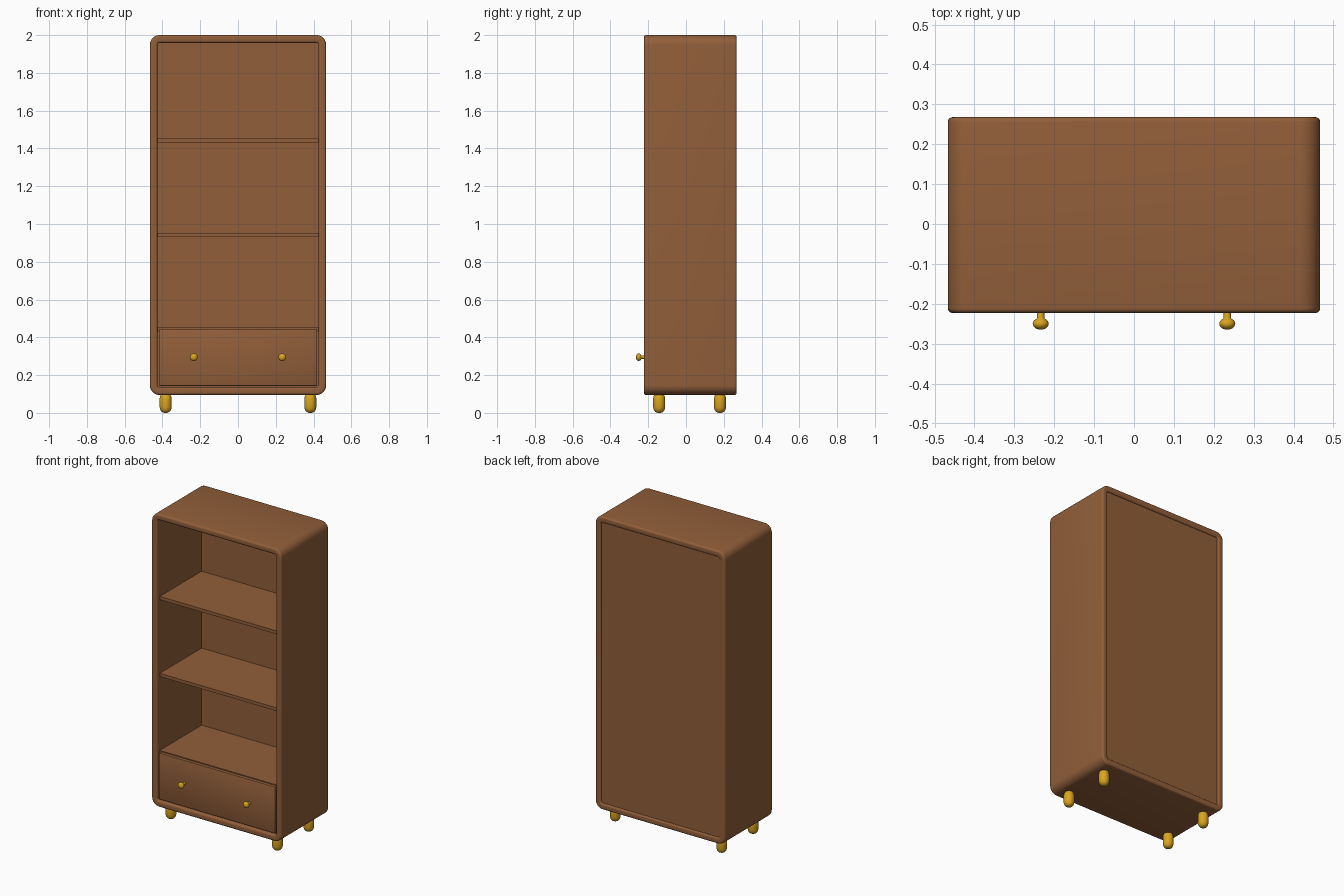
import bpy, bmesh, math
from mathutils import Matrix

if "Cube" in bpy.data.objects:
    bpy.data.objects.remove(bpy.data.objects["Cube"])


def material(name, rgb):
    m = bpy.data.materials.new(name)
    m.diffuse_color = (*rgb, 1)
    m.use_nodes = True
    m.node_tree.nodes["Principled BSDF"].inputs["Base Color"].default_value = m.diffuse_color
    return m


WOOD = material("brown wood", (0.287, 0.114, 0.042))
GOLD = material("gold", (0.701, 0.376, 0.014))


def finish(bm, name, mat, angle=40):
    bmesh.ops.recalc_face_normals(bm, faces=bm.faces)
    me = bpy.data.meshes.new(name)
    bm.to_mesh(me)
    bm.free()
    me.materials.append(mat)
    ob = bpy.data.objects.new(name, me)
    bpy.context.collection.objects.link(ob)
    bpy.ops.object.select_all(action='DESELECT')
    ob.select_set(True)
    bpy.context.view_layer.objects.active = ob
    bpy.ops.object.shade_smooth_by_angle(angle=math.radians(angle))
    return ob


def box(name, x, y, z, bevel=0.0):
    """Box from (min, max) ranges, with optional rounded edges."""
    bm = bmesh.new()
    size = [b - a for a, b in (x, y, z)]
    mid = [(a + b) / 2 for a, b in (x, y, z)]
    bmesh.ops.create_cube(bm, size=1, matrix=Matrix.Translation(mid) @ Matrix.Diagonal((*size, 1)))
    if bevel:
        bmesh.ops.bevel(bm, geom=bm.edges[:], offset=bevel, segments=2, profile=0.5, affect='EDGES')
    return finish(bm, name, WOOD)


def lathe(name, profile, matrix, steps=24):
    """Revolve (radius, height) points around local z."""
    bm = bmesh.new()
    vs = [bm.verts.new((r, 0, h)) for r, h in profile]
    es = [bm.edges.new(p) for p in zip(vs, vs[1:])]
    bmesh.ops.spin(bm, geom=vs + es, cent=(0, 0, 0), axis=(0, 0, 1),
                   angle=math.tau, steps=steps, use_merge=True)
    bmesh.ops.remove_doubles(bm, verts=bm.verts, dist=1e-5)
    bmesh.ops.transform(bm, matrix=matrix, verts=bm.verts)
    return finish(bm, name, GOLD, 60)


def rounded_loop(bm, hx, hz, cz, radius, y, n=8):
    """Rounded rectangle of vertices in the xz plane."""
    out = []
    for k, (sx, sz) in enumerate(((1, 1), (-1, 1), (-1, -1), (1, -1))):
        for i in range(n + 1):
            a = math.pi / 2 * (k + i / n)
            out.append(bm.verts.new((sx * (hx - radius) + radius * math.cos(a), y,
                                     cz + sz * (hz - radius) + radius * math.sin(a))))
    return out


# Outer frame: a rounded cross-section swept round a rounded rectangle
FRONT, BACK, WALL, EDGE = -0.223, 0.268, 0.041, 0.012
section = []
corners = ((WALL - EDGE, FRONT + EDGE, -90), (WALL - EDGE, BACK - EDGE, 0),
           (EDGE, BACK - EDGE, 90), (EDGE, FRONT + EDGE, 180))
for t, y, start in corners:
    for i in range(5):
        a = math.radians(start + 90 * i / 4)
        section.append((t + EDGE * math.cos(a), y + EDGE * math.sin(a)))
bm = bmesh.new()
loops = [rounded_loop(bm, 0.467 - t, 0.9525 - t, 1.0475, max(0.052 - t, 0.011), y)
         for t, y in section]
for a, b in zip(loops, loops[1:] + loops[:1]):
    for i in range(len(a)):
        j = (i + 1) % len(a)
        bm.faces.new((a[i], a[j], b[j], b[i]))
finish(bm, "outer_frame", WOOD)

# Back panel, shelves and drawer front
box("back_panel", (-0.43, 0.43), (0.235, 0.258), (0.132, 1.963))
for name, z in (("drawer_top_shelf", 0.43), ("lower_shelf", 0.931), ("upper_shelf", 1.431)):
    box(name, (-0.43, 0.43), (-0.195, 0.24), (z, z + 0.021))
box("drawer_front", (-0.418, 0.418), (-0.215, -0.19), (0.143, 0.445), 0.003)

# Drawer knobs: a stem with a flattened ball
knob = [(0.009, 0.0), (0.009, 0.022)]
knob += [(0.02 * math.sin(a), 0.037 - 0.015 * math.cos(a))
         for a in (math.radians(d) for d in range(30, 181, 15))]
knob[-1] = (0.0, 0.052)
for side, s in (("left", -1), ("right", 1)):
    lathe(side + "_knob", knob,
          Matrix.Translation((s * 0.234, -0.213, 0.295)) @ Matrix.Rotation(math.pi / 2, 4, 'X'))

# Stubby rounded feet
foot = [(0.0, 0.0), (0.012, 0.001), (0.021, 0.006), (0.028, 0.015), (0.032, 0.03),
        (0.032, 0.075), (0.029, 0.09), (0.022, 0.1), (0.0, 0.102)]
for side, x in (("left", -0.383), ("right", 0.383)):
    for end, y in (("front", -0.142), ("back", 0.18)):
        lathe(f"{end}_{side}_foot", foot, Matrix.Translation((x, y, 0)))
